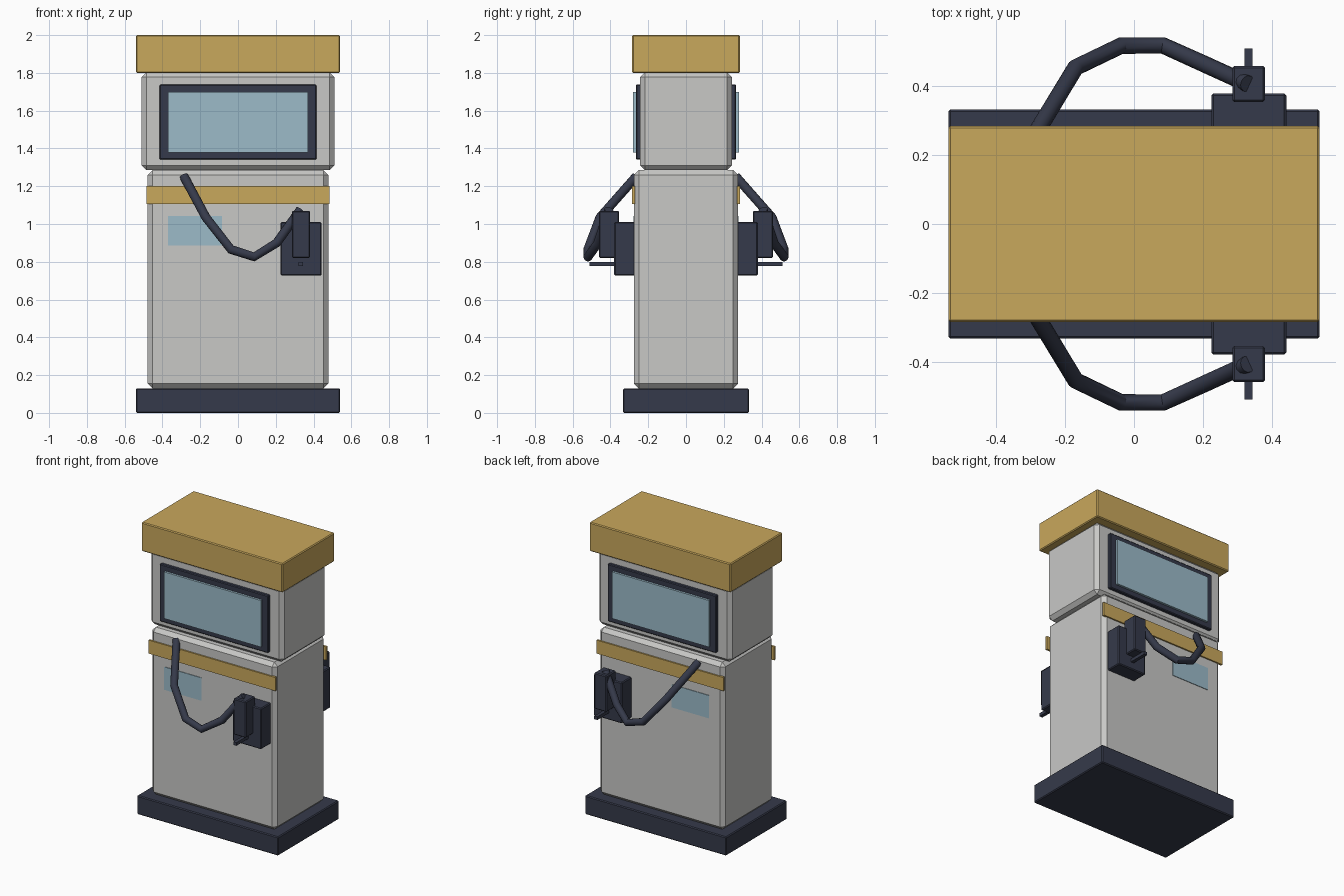
import bpy, bmesh, math
from mathutils import Vector

if "Cube" in bpy.data.objects:
    bpy.data.objects.remove(bpy.data.objects["Cube"])


def material(name, rgb):
    m = bpy.data.materials.new(name)
    m.diffuse_color = (*rgb, 1.0)
    m.use_nodes = True
    m.node_tree.nodes["Principled BSDF"].inputs["Base Color"].default_value = m.diffuse_color
    return m


GOLD = material("mustard", (0.584, 0.392, 0.107))
GREY = material("light grey", (0.578, 0.578, 0.565))
DARK = material("dark slate", (0.036, 0.042, 0.069))
GLASS = material("pale blue glass", (0.332, 0.497, 0.584))


def box(name, x, y, z, mat, bevel=0.0):
    """Box from (min, max) ranges with an optional chamfer."""
    bm = bmesh.new()
    bmesh.ops.create_cube(bm, size=1.0)
    lo = Vector((x[0], y[0], z[0]))
    hi = Vector((x[1], y[1], z[1]))
    for v in bm.verts:
        v.co = Vector([lo[i] + (v.co[i] + 0.5) * (hi[i] - lo[i]) for i in range(3)])
    mesh = bpy.data.meshes.new(name)
    bm.to_mesh(mesh)
    bm.free()
    mesh.materials.append(mat)
    ob = bpy.data.objects.new(name, mesh)
    bpy.context.collection.objects.link(ob)
    if bevel:
        mod = ob.modifiers.new("chamfer", 'BEVEL')
        mod.width = bevel
        mod.segments = 1
    return ob


def side_box(name, x, y, z, mat, side, bevel=0.0):
    """Box on the front (side -1) or back (side 1); y is distance from centre."""
    return box(name, x, sorted((y[0] * side, y[1] * side)), z, mat, bevel)


def hose(name, points, radius, mat):
    """Round tube along straight segments."""
    cu = bpy.data.curves.new(name, 'CURVE')
    cu.dimensions = '3D'
    cu.bevel_depth = radius
    cu.bevel_resolution = 4
    cu.use_fill_caps = True
    sp = cu.splines.new('POLY')
    sp.points.add(len(points) - 1)
    for p, co in zip(sp.points, points):
        p.co = (*co, 1.0)
    cu.materials.append(mat)
    ob = bpy.data.objects.new(name, cu)
    bpy.context.collection.objects.link(ob)
    bpy.ops.object.select_all(action='DESELECT')
    ob.select_set(True)
    bpy.context.view_layer.objects.active = ob
    bpy.ops.object.convert(target='MESH')
    bpy.ops.object.shade_smooth_by_angle(angle=math.radians(35))


# Main stacked volumes
box("base_plinth", (-0.54, 0.54), (-0.333, 0.333), (0, 0.13), DARK, 0.006)
box("lower_cabinet", (-0.478, 0.478), (-0.275, 0.275), (0.13, 1.285), GREY, 0.025)
box("display_head", (-0.51, 0.51), (-0.243, 0.243), (1.285, 1.803), GREY, 0.025)
box("top_canopy", (-0.54, 0.54), (-0.285, 0.285), (1.80, 2.0), GOLD, 0.006)

HOSE_PATH = [(-0.285, 0.265, 1.25), (-0.17, 0.455, 1.035), (-0.037, 0.519, 0.865),
             (0.085, 0.519, 0.826), (0.205, 0.465, 0.90), (0.33, 0.408, 1.075)]

# Front and back fittings
for side, label in ((-1, "front"), (1, "back")):
    side_box(label + "_screen_frame", (-0.415, 0.415), (0.235, 0.265), (1.341, 1.738), DARK, side, 0.005)
    side_box(label + "_screen_glass", (-0.37, 0.37), (0.26, 0.28), (1.378, 1.70), GLASS, side)
    side_box(label + "_trim_band", (-0.485, 0.485), (0.27, 0.285), (1.107, 1.20), GOLD, side)
    side_box(label + "_info_panel", (-0.37, -0.085), (0.271, 0.279), (0.885, 1.043), GLASS, side)
    side_box(label + "_holster", (0.225, 0.443), (0.27, 0.38), (0.727, 1.01), DARK, side, 0.006)
    side_box(label + "_nozzle_body", (0.286, 0.381), (0.355, 0.46), (0.82, 1.07), DARK, side, 0.006)
    side_box(label + "_nozzle_lever", (0.321, 0.345), (0.375, 0.51), (0.777, 0.799), DARK, side)
    hose(label + "_hose", [(x, y * side, z) for x, y, z in HOSE_PATH], 0.0245, DARK)
